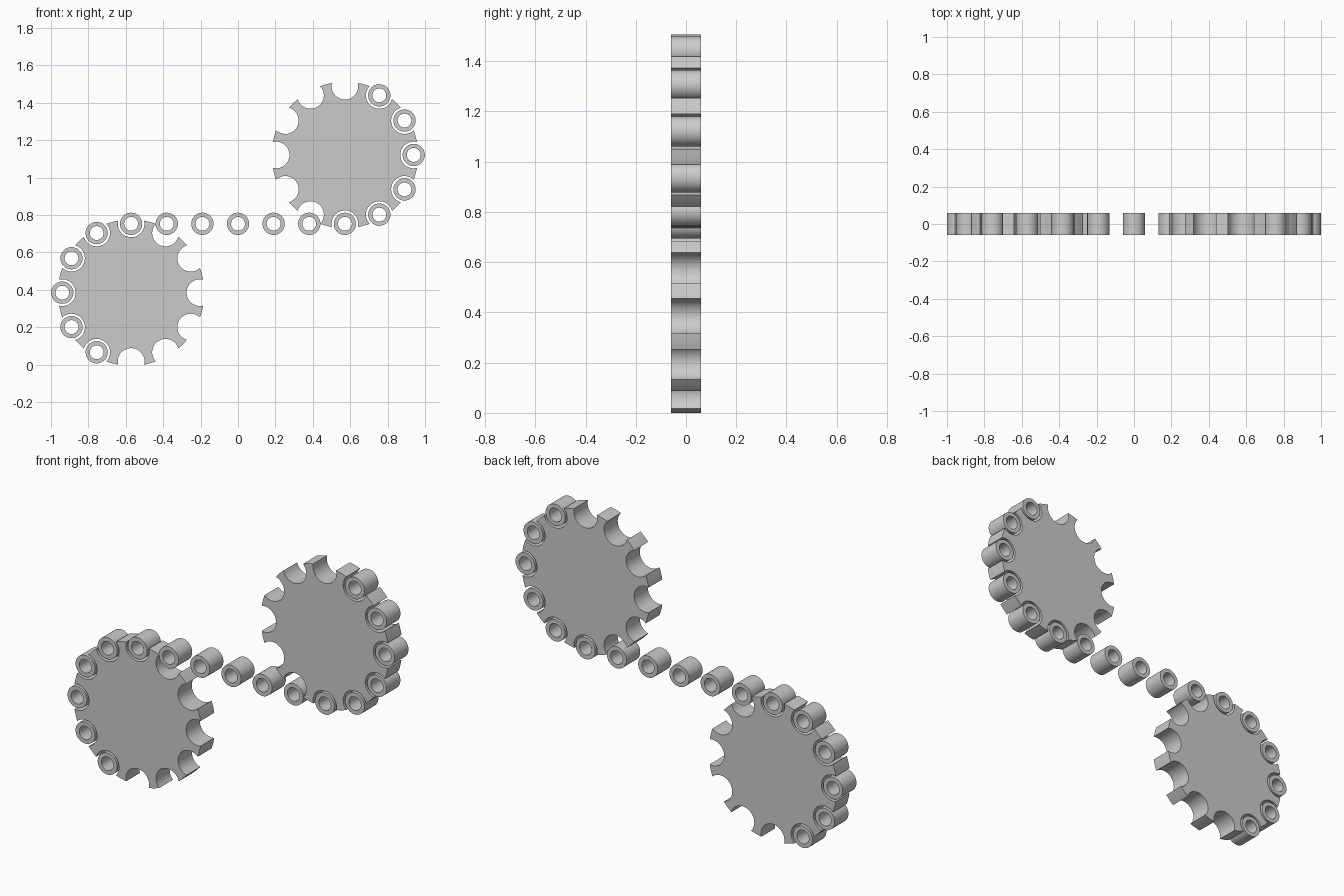
import bpy, bmesh
from math import sin, cos, pi, radians, acos, atan2

if "Cube" in bpy.data.objects:
    bpy.data.objects.remove(bpy.data.objects["Cube"])

TEETH = 12
PITCH = 0.1905                       # spacing of the rollers
R = PITCH / (2 * sin(pi / TEETH))    # pitch radius
SEAT = 0.0715                        # radius of the tooth gaps
TIP = 0.391                          # tooth tip radius
ROLL_OUT, ROLL_IN = 0.0595, 0.037
HALF = 0.06                          # half thickness in y
MID_Z = 0.753                        # height of the straight run


def finish(name, bm, loc):
    bmesh.ops.recalc_face_normals(bm, faces=bm.faces)
    me = bpy.data.meshes.new(name)
    bm.to_mesh(me)
    bm.free()
    ob = bpy.data.objects.new(name, me)
    bpy.context.collection.objects.link(ob)
    ob.location = loc
    bpy.context.view_layer.objects.active = ob
    ob.select_set(True)
    bpy.ops.object.shade_smooth_by_angle(angle=radians(30))
    ob.select_set(False)
    return ob


def extrude_y(bm, faces):
    geo = bmesh.ops.extrude_face_region(bm, geom=faces)["geom"]
    verts = [v for v in geo if isinstance(v, bmesh.types.BMVert)]
    bmesh.ops.translate(bm, verts=verts, vec=(0, 2 * HALF, 0))


# Sprocket outline: a round gap and an arc-shaped tip, repeated for each tooth
def sprocket(name, x, z):
    corner = acos((TIP**2 + R**2 - SEAT**2) / (2 * TIP * R))
    start = atan2(TIP * sin(corner), TIP * cos(corner) - R)
    n, step = 20, 2 * pi / TEETH
    gap = []
    for i in range(n + 1):
        a = -start - (2 * pi - 2 * start) * i / n
        gap.append((R + SEAT * cos(a), SEAT * sin(a)))
    for i in range(1, 4):
        a = corner + (step - 2 * corner) * i / 4
        gap.append((TIP * cos(a), TIP * sin(a)))
    bm = bmesh.new()
    ring = []
    for k in range(TEETH):
        c, s = cos(k * step), sin(k * step)
        ring += [bm.verts.new((px * c - pz * s, -HALF, px * s + pz * c)) for px, pz in gap]
    extrude_y(bm, [bm.faces.new(ring)])
    finish(name, bm, (x, 0, z))


sprocket("lower_sprocket", -3 * PITCH, MID_Z - R)
sprocket("upper_sprocket", 3 * PITCH, MID_Z + R)

# Hollow chain roller
bm = bmesh.new()
N = 48
loops = [[bm.verts.new((r * cos(2 * pi * i / N), -HALF, r * sin(2 * pi * i / N)))
          for i in range(N)] for r in (ROLL_IN, ROLL_OUT)]
extrude_y(bm, [bm.faces.new((loops[0][i], loops[0][(i + 1) % N],
                             loops[1][(i + 1) % N], loops[1][i])) for i in range(N)])

# Roller positions: straight run, then a wrap around each sprocket
spots = [(PITCH * i, MID_Z) for i in range(-3, 4)]
for k in range(-2, 3):
    dx, dz = R * cos(k * pi / 6), R * sin(k * pi / 6)
    spots += [(-3 * PITCH - dx, MID_Z - R + dz), (3 * PITCH + dx, MID_Z + R + dz)]

first = finish("chain_roller", bm, (spots[0][0], 0, spots[0][1]))
for x, z in spots[1:]:
    ob = first.copy()
    ob.location = (x, 0, z)
    bpy.context.collection.objects.link(ob)
